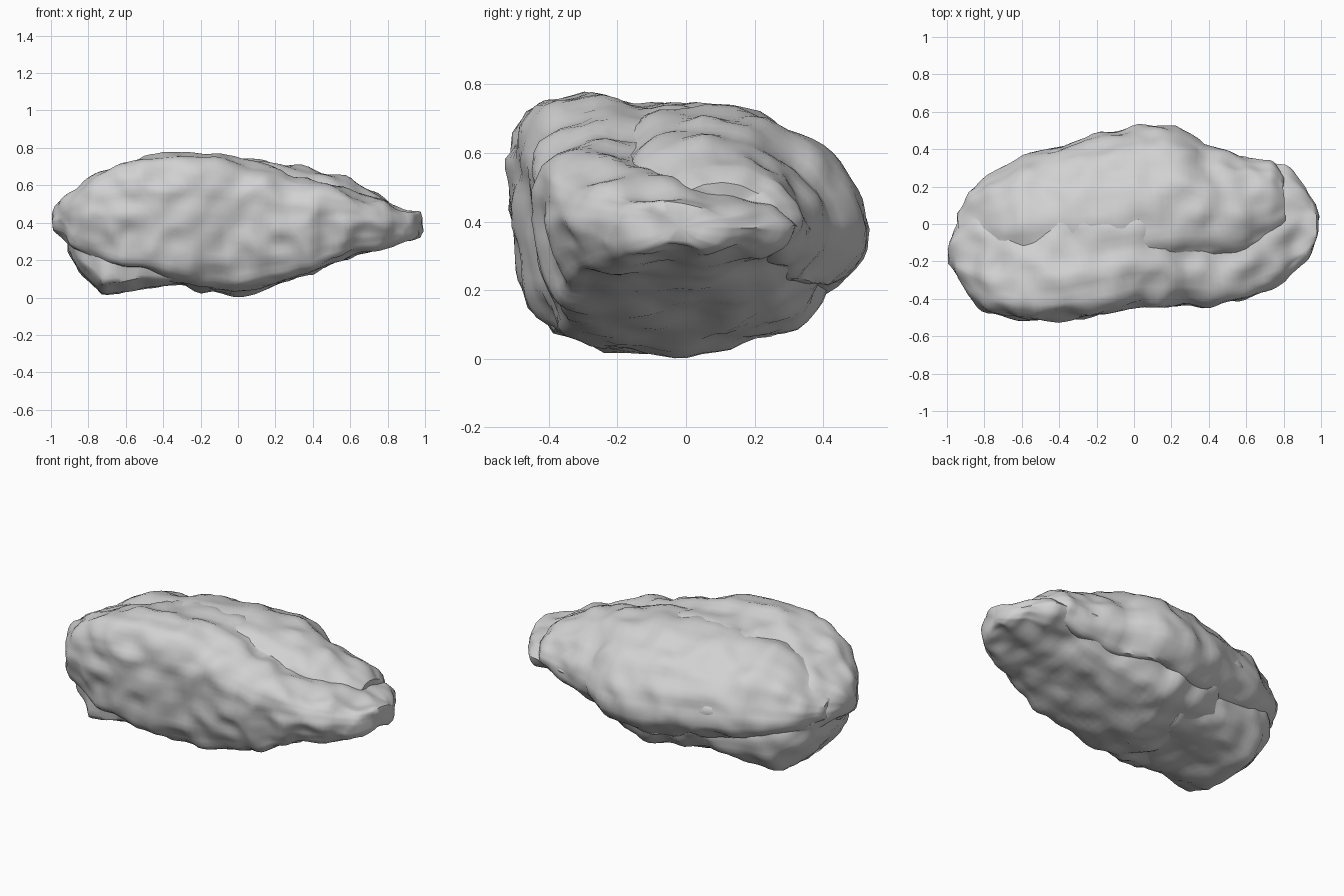
import bpy
import bmesh
import math
from mathutils import Vector, noise

cube = bpy.data.objects.get("Cube")
if cube:
    bpy.data.objects.remove(cube, do_unlink=True)

stone = bpy.data.materials.new("grey stone")
stone.use_nodes = True
colour = (0.64, 0.64, 0.64, 1)
stone.diffuse_color = colour
stone.node_tree.nodes["Principled BSDF"].inputs["Base Color"].default_value = colour


def station_at(stations, x):
    """Blend the section limits (y low, y high, z low, z high) at x."""
    for a, b in zip(stations, stations[1:]):
        if x <= b[0]:
            t = (x - a[0]) / (b[0] - a[0])
            return [p + (q - p) * t for p, q in zip(a[1:], b[1:])]
    return stations[-1][1:]


def closed_curve(points, count):
    """Sample a closed curve through the profile points, evenly by length."""
    pts = [Vector(p) for p in points]
    ends = pts[1:] + pts[:1]
    total = sum((q - p).length for p, q in zip(pts, ends))
    result, start = [], 0
    for p, q in zip(pts, ends):
        length = (q - p).length
        first = math.ceil(start * count / total)
        last = math.ceil((start + length) * count / total)
        for k in range(first, min(last, count)):
            result.append(p.lerp(q, (k * total / count - start) / length))
        start += length
    return result


def roughen(bm, amount, seed):
    """Push the surface in and out in broad chips and small grain."""
    bm.normal_update()
    shift = Vector((seed, seed * 2, seed * 3))
    moves = []
    for v in bm.verts:
        p = v.co + shift
        chips = noise.noise(p * 5, noise_basis='VORONOI_F1')
        grain = noise.noise(p * 9)
        moves.append(v.normal * amount * (0.5 * chips + 0.5 * grain - 0.15))
    for v, move in zip(bm.verts, moves):
        v.co += move


def rock_part(name, stations, profile, rings, sides, amount, seed):
    """Loft the profile along x through the stations."""
    bm = bmesh.new()
    curve = closed_curve(profile, sides)
    sides = len(curve)
    first, last = stations[0][0], stations[-1][0]
    loops = []
    for i in range(rings):
        u = i / (rings - 1)
        u = 0.5 * u + 0.25 * (1 - math.cos(math.pi * u))
        x = first + (last - first) * u
        y0, y1, z0, z1 = station_at(stations, x)
        loops.append([bm.verts.new((x, y0 + (y1 - y0) * c.x, z0 + (z1 - z0) * c.y))
                      for c in curve])
    for a, b in zip(loops, loops[1:]):
        for j in range(sides):
            k = (j + 1) % sides
            bm.faces.new((a[j], a[k], b[k], b[j]))
    for loop in (loops[0], loops[-1]):
        centre = sum((v.co for v in loop), Vector()) / sides
        tip = bm.verts.new(centre)
        for j in range(sides):
            bm.faces.new((loop[j], loop[(j + 1) % sides], tip))
    bmesh.ops.recalc_face_normals(bm, faces=bm.faces)
    roughen(bm, amount, seed)
    bmesh.ops.triangulate(bm, faces=bm.faces)
    mesh = bpy.data.meshes.new(name)
    bm.to_mesh(mesh)
    bm.free()
    mesh.materials.append(stone)
    obj = bpy.data.objects.new(name, mesh)
    bpy.context.collection.objects.link(obj)
    bpy.ops.object.select_all(action='DESELECT')
    obj.select_set(True)
    bpy.context.view_layer.objects.active = obj
    bpy.ops.object.shade_smooth_by_angle(angle=math.radians(50))
    return obj


# Main body with a steep front, tapering to a low blunt tip
body_stations = [
    (-.99, -.21, -.12, .36, .45), (-.95, -.29, -.01, .31, .51), (-.89, -.38, .13, .26, .57),
    (-.79, -.465, .23, .2, .64), (-.62, -.525, .34, .14, .725), (-.4, -.53, .4, .1, .76),
    (-.2, -.49, .44, .03, .775), (0, -.45, .47, .01, .76), (.2, -.44, .44, .06, .695),
    (.4, -.435, .39, .13, .625), (.6, -.405, .35, .21, .57), (.8, -.3, .31, .275, .515),
    (.93, -.18, .2, .3, .475), (.98, -.11, .11, .32, .455), (.99, -.08, .05, .34, .43)]
body_profile = [(0, .55), (0, .74), (.025, .86), (.09, .96), (.24, 1), (.45, .97), (.72, .87),
                (.92, .7), (1, .47), (.95, .27), (.85, .1), (.65, .01), (.35, 0), (.2, .01),
                (.09, .08), (.035, .25)]
rock_part("main_body", body_stations, body_profile, 72, 72, .045, 3)

# Upper slab lying over the back, standing proud towards the tip
slab_stations = [
    (-.95, -.12, .06, .38, .48), (-.88, -.2, .17, .35, .56), (-.78, -.26, .26, .32, .64),
    (-.6, -.3, .37, .29, .73), (-.2, -.32, .48, .25, .785), (.02, -.3, .535, .25, .785),
    (.24, -.26, .53, .26, .76), (.38, -.23, .42, .28, .72), (.6, -.18, .37, .31, .65),
    (.74, -.1, .34, .36, .58), (.8, 0, .25, .4, .52)]
slab_profile = [(0, .55), (.08, .75), (.22, .88), (.42, .94), (.65, .87), (.86, .68), (.97, .43),
                (1, .24), (.99, .1), (.94, 0), (.85, -.12), (.6, 0), (.3, .25)]
rock_part("upper_slab", slab_stations, slab_profile, 56, 56, .035, 7)

# Base slab jutting below one end
base_stations = [
    (-.91, -.28, .08, .25, .42), (-.84, -.37, .18, .13, .44), (-.72, -.42, .26, .015, .42),
    (-.5, -.42, .31, .045, .38), (-.3, -.4, .31, .06, .33), (-.15, -.34, .27, .05, .25)]
base_profile = [(0, .55), (.05, .88), (.25, 1), (.75, 1), (.95, .88), (1, .6), (.94, .28),
                (.82, .05), (.6, 0), (.25, .01), (.03, .14)]
rock_part("base_slab", base_stations, base_profile, 32, 40, .035, 11)
